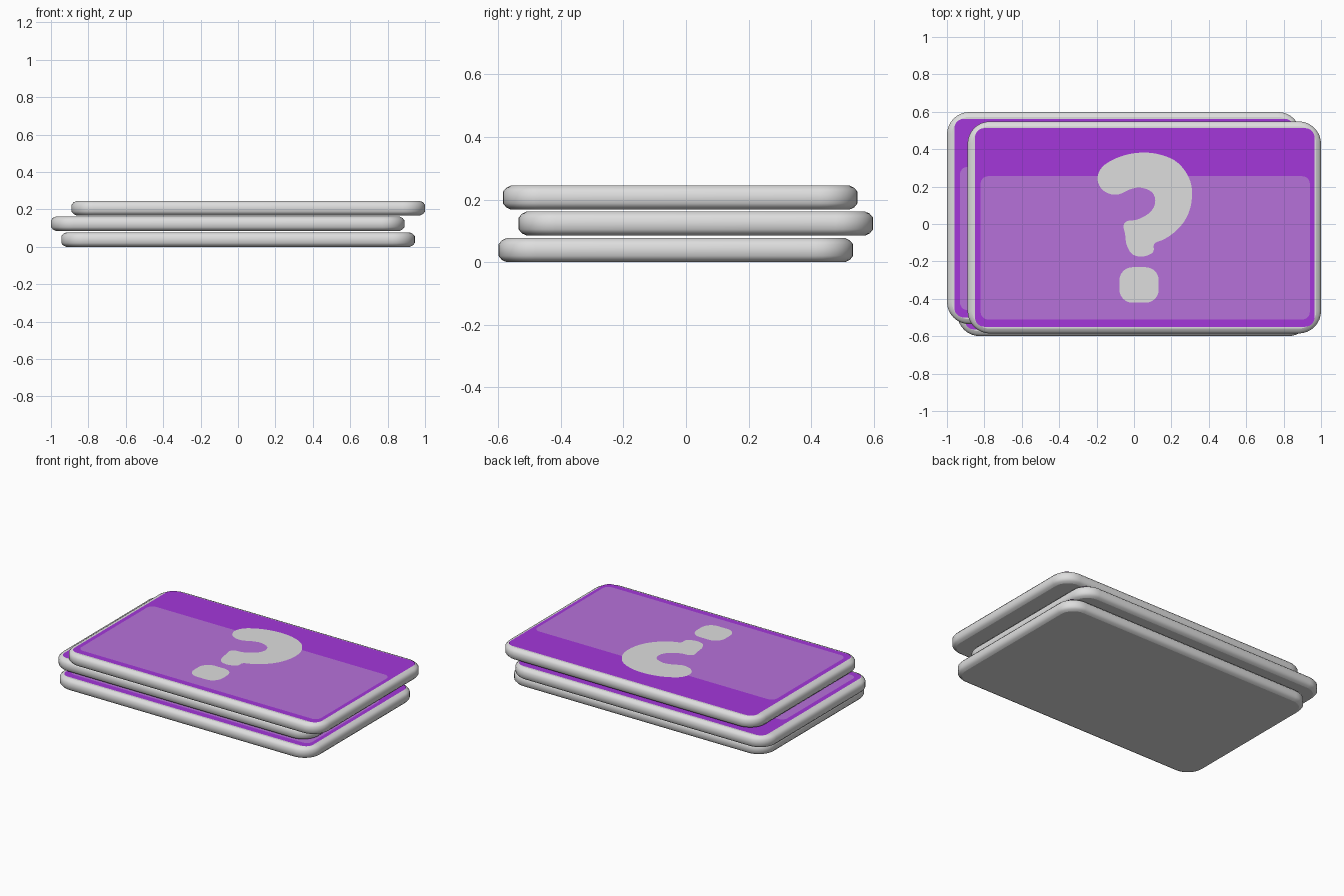
import bpy, bmesh, math
from mathutils import Vector

if "Cube" in bpy.data.objects:
    bpy.data.objects.remove(bpy.data.objects["Cube"])


def material(name, rgb):
    m = bpy.data.materials.new(name)
    m.diffuse_color = (*rgb, 1)
    m.use_nodes = True
    m.node_tree.nodes["Principled BSDF"].inputs["Base Color"].default_value = m.diffuse_color
    return m


GREY = material("light_grey", (0.73, 0.73, 0.73))
PURPLE = material("purple", (0.37, 0.038, 0.70))
LILAC = material("light_purple", (0.47, 0.165, 0.70))

HALF_X, HALF_Y, THICK = 0.945, 0.567, 0.077


def rounded_rect(x0, x1, y0, y1, r, n=8):
    """Counter-clockwise rounded rectangle outline."""
    pts = []
    corners = [(x1 - r, y1 - r), (x0 + r, y1 - r), (x0 + r, y0 + r), (x1 - r, y0 + r)]
    for k, (cx, cy) in enumerate(corners):
        for i in range(n + 1):
            a = math.pi / 2 * (k + i / n)
            pts.append((cx + r * math.cos(a), cy + r * math.sin(a)))
    return pts


def smooth_loop(points, n=4):
    """Closed Catmull-Rom curve through the points."""
    p = [Vector(q) for q in points]
    out = []
    for i in range(len(p)):
        a, b, c, d = p[i - 1], p[i], p[(i + 1) % len(p)], p[(i + 2) % len(p)]
        for j in range(n):
            t = j / n
            out.append(0.5 * (2 * b + (c - a) * t + (2 * a - 5 * b + 4 * c - d) * t * t
                              + (3 * b - a - 3 * c + d) * t ** 3))
    return out


def finish(bm, name, mat, loc):
    me = bpy.data.meshes.new(name)
    bm.to_mesh(me)
    bm.free()
    me.materials.append(mat)
    ob = bpy.data.objects.new(name, me)
    ob.location = loc
    bpy.context.collection.objects.link(ob)
    return ob


def plate(name, outline, mat, loc):
    """Painted detail: one flat upward-facing sheet."""
    bm = bmesh.new()
    f = bm.faces.new([bm.verts.new((q[0], q[1], 0)) for q in outline])
    f.normal_update()
    if f.normal.z < 0:
        f.normal_flip()
    bmesh.ops.triangulate(bm, faces=[f])
    finish(bm, name, mat, loc)


def card_body(name, loc):
    """Rounded slab with softened upper and lower rims."""
    bm = bmesh.new()
    profile = [(0, 0.026), (0.007, 0.011), (0.02, 0),
               (THICK - 0.02, 0), (THICK - 0.007, 0.011), (THICK, 0.026)]
    rings = []
    for z, d in profile:
        pts = rounded_rect(-HALF_X + d, HALF_X - d, -HALF_Y + d, HALF_Y - d, 0.12 - d)
        rings.append([bm.verts.new((x, y, z)) for x, y in pts])
    n = len(rings[0])
    for lo, hi in zip(rings, rings[1:]):
        for i in range(n):
            j = (i + 1) % n
            bm.faces.new((lo[i], lo[j], hi[j], hi[i])).smooth = True
    bm.faces.new(rings[-1])
    bm.faces.new(rings[0][::-1])
    finish(bm, name, GREY, loc)


# Outline of the curved hook of the question symbol, and its square-ish dot
HOOK = [(-.195, .249), (-.168, .307), (-.099, .35), (-.024, .374), (.056, .382),
        (.136, .372), (.217, .34), (.275, .281), (.307, .206), (.307, .115),
        (.281, .035), (.233, -.029), (.168, -.078), (.11, -.104), (.104, -.147),
        (.072, -.168), (.029, -.174), (-.013, -.158), (-.04, -.11), (-.048, -.051),
        (-.056, -.008), (-.035, .016), (.019, .024), (.078, .056), (.11, .099),
        (.11, .147), (.083, .179), (.029, .195), (-.024, .184), (-.083, .158),
        (-.136, .163), (-.179, .195)]
hook = smooth_loop([(x - 0.055, y + 0.0185) for x, y in HOOK])
dot = rounded_rect(-0.133, 0.077, -0.4025, -0.2125, 0.07)
field = rounded_rect(-0.905, 0.91, -0.531, 0.531, 0.05)
panel = rounded_rect(-0.875, 0.885, -0.492, 0.274, 0.04)

# Three loosely stacked cards: name, centre x, centre y, base z
for label, cx, cy, z in [("bottom", 0, -0.0325, 0), ("middle", -0.055, 0.0315, 0.085),
                         ("top", 0.055, -0.0185, 0.168)]:
    card_body(label + "_card", (cx, cy, z))
    top = z + THICK
    plate(label + "_card_field", field, PURPLE, (cx, cy, top + 0.0015))
    plate(label + "_card_panel", panel, LILAC, (cx, cy, top + 0.003))
    plate(label + "_card_hook", hook, GREY, (cx, cy, top + 0.0045))
    plate(label + "_card_dot", dot, GREY, (cx, cy, top + 0.0045))
